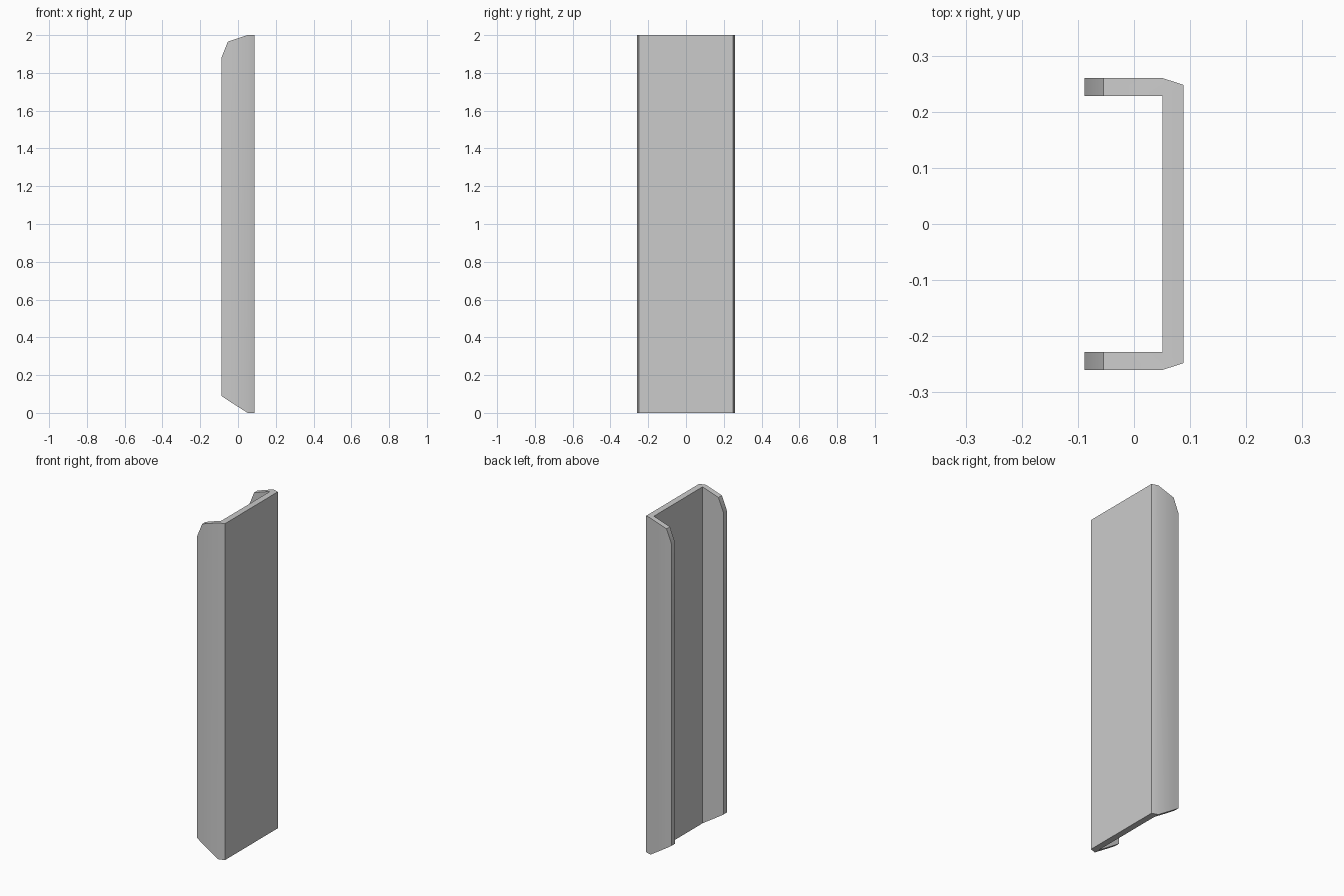
import bpy, bmesh

if "Cube" in bpy.data.objects:
    bpy.data.objects.remove(bpy.data.objects["Cube"])

# Stations along one flange: outer (x, y), inner (x, y), bottom z, top z
half = [
    ((-0.088, 0.26), (-0.088, 0.228), 0.09, 1.88),   # flange tip
    ((-0.054, 0.26), (-0.054, 0.228), 0.067, 1.965),  # tip bevel
    ((0.051, 0.26), (0.051, 0.228), 0.0, 2.0),        # flange root
    ((0.088, 0.248), (0.051, 0.228), 0.0, 2.0),       # bevelled corner
]


def mirrored(station):
    (ox, oy), (ix, iy), low, high = station
    return (ox, -oy), (ix, -iy), low, high


# Channel: flange, web, then mirrored flange, swept as four-point rings
stations = half + [mirrored(s) for s in reversed(half)]
bm = bmesh.new()
rings = []
for outer, inner, low, high in stations:
    rings.append([bm.verts.new((*p, z)) for p, z in
                  ((outer, low), (outer, high), (inner, high), (inner, low))])
for a, b in zip(rings, rings[1:]):
    for k in range(4):
        n = (k + 1) % 4
        bm.faces.new((a[k], a[n], b[n], b[k]))
bm.faces.new(rings[0])
bm.faces.new(rings[-1])

# Merge the shared inner corners and tidy the normals
bmesh.ops.remove_doubles(bm, verts=bm.verts[:], dist=0.0005)
bmesh.ops.recalc_face_normals(bm, faces=bm.faces[:])
mesh = bpy.data.meshes.new("channel_panel")
bm.to_mesh(mesh)
bm.free()

channel = bpy.data.objects.new("channel_panel", mesh)
bpy.context.collection.objects.link(channel)
bpy.context.view_layer.objects.active = channel
channel.select_set(True)
bpy.ops.object.shade_smooth_by_angle(angle=0.5236)
